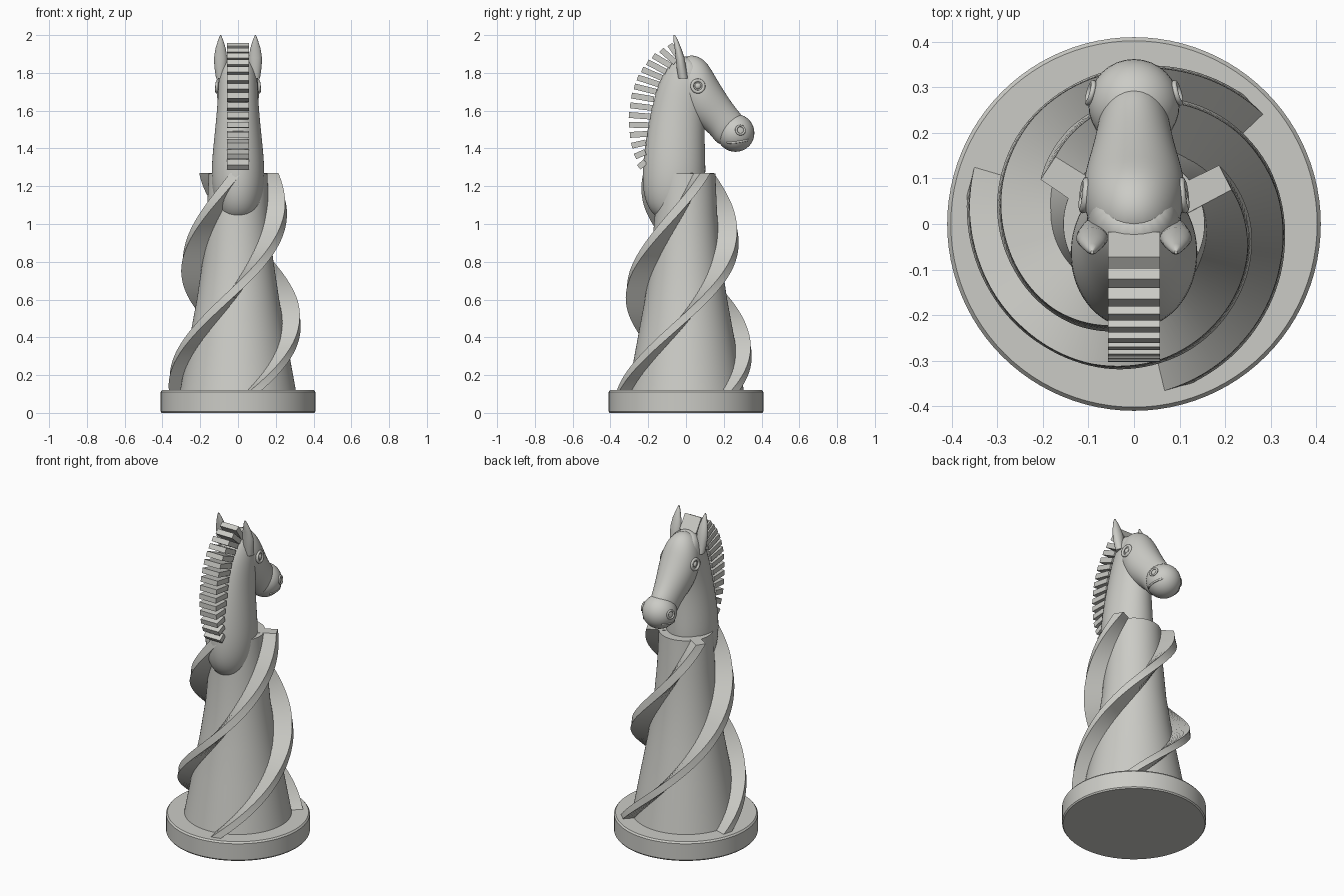
import bpy, bmesh, math
from mathutils import Vector

if "Cube" in bpy.data.objects:
    bpy.data.objects.remove(bpy.data.objects["Cube"])

stone = bpy.data.materials.new("warm_grey_stone")
stone.diffuse_color = (0.6, 0.6, 0.565, 1)
stone.use_nodes = True
stone.node_tree.nodes["Principled BSDF"].inputs["Base Color"].default_value = stone.diffuse_color


def finish(bm, name, angle=35, subsurf=0):
    bmesh.ops.recalc_face_normals(bm, faces=bm.faces)
    me = bpy.data.meshes.new(name)
    bm.to_mesh(me)
    bm.free()
    ob = bpy.data.objects.new(name, me)
    bpy.context.collection.objects.link(ob)
    me.materials.append(stone)
    if subsurf:
        ob.modifiers.new("smooth", 'SUBSURF').levels = subsurf
        ob.modifiers["smooth"].render_levels = subsurf
    bpy.ops.object.select_all(action='DESELECT')
    bpy.context.view_layer.objects.active = ob
    ob.select_set(True)
    if subsurf:
        bpy.ops.object.shade_smooth()
    else:
        bpy.ops.object.shade_smooth_by_angle(angle=math.radians(angle))
    return ob


def skin(rings, name, closed=False, **kw):
    """Join rings of points into a tube, capped unless closed."""
    bm = bmesh.new()
    vs = [[bm.verts.new(p) for p in r] for r in rings]
    n = len(vs[0])
    pairs = list(zip(vs, vs[1:])) + ([(vs[-1], vs[0])] if closed else [])
    for a, b in pairs:
        for i in range(n):
            j = (i + 1) % n
            bm.faces.new((a[i], a[j], b[j], b[i]))
    if not closed:
        bm.faces.new(vs[0])
        bm.faces.new(vs[-1])
    return finish(bm, name, **kw)


def loft(sections, name, cx=0, n=24, **kw):
    """Elliptic sections: two profile points (y, z) and a half width in x."""
    rings = []
    for y0, z0, y1, z1, w in sections:
        ring = []
        for i in range(n):
            a = 2 * math.pi * i / n
            t = (1 - math.cos(a)) / 2
            ring.append((cx + w * math.sin(a), y0 + (y1 - y0) * t, z0 + (z1 - z0) * t))
        rings.append(ring)
    return skin(rings, name, **kw)


def lathe(profile, name, n=96):
    return skin([[(r * math.cos(2 * math.pi * i / n), r * math.sin(2 * math.pi * i / n), z)
                  for i in range(n)] for r, z in profile], name)


def ball(name, c, r):
    bm = bmesh.new()
    bmesh.ops.create_uvsphere(bm, u_segments=32, v_segments=20, radius=r)
    bmesh.ops.translate(bm, verts=bm.verts, vec=c)
    return finish(bm, name, angle=60)


def ring(name, c, r, minor, normal):
    q = Vector((0, 0, 1)).rotation_difference(Vector(normal))
    rings = []
    for i in range(24):
        a = 2 * math.pi * i / 24
        rings.append([Vector(c) + q @ Vector(((r + minor * math.cos(b)) * math.cos(a),
                      (r + minor * math.cos(b)) * math.sin(a), minor * math.sin(b)))
                      for b in (math.tau * k / 8 for k in range(8))])
    return skin(rings, name, closed=True, angle=80)


def lerp(table, z):
    for (z0, r0), (z1, r1) in zip(table, table[1:]):
        if z <= z1:
            return r0 + (r1 - r0) * (z - z0) / (z1 - z0)
    return table[-1][1]


# Base and tapering column
lathe([(0.404, 0), (0.41, 0.008), (0.41, 0.11), (0.402, 0.12)], "base")
lathe([(0.308, 0.11), (0.255, 0.4), (0.218, 0.6), (0.185, 0.82),
       (0.165, 1.05), (0.155, 1.268)], "column")

# Three spiral ribs
outer = [(0.11, .372), (0.3, .348), (0.45, .332), (0.6, .32), (0.75, .302),
         (0.9, .28), (1.1, .254), (1.2, .237), (1.27, .225)]
for k in range(3):
    rings = []
    for i in range(73):
        z = 0.11 + 1.16 * i / 72
        a = math.radians(27 + 120 * k - 193 * (1.27 - z))
        u, v = Vector((math.cos(a), math.sin(a), 0)), Vector((-math.sin(a), math.cos(a), 0))
        r = lerp(outer, z)
        rings.append([u * rr + v * s + Vector((0, 0, z))
                      for rr, s in ((.11, -.032), (r, -.03), (r, .03), (.11, .032))])
    skin(rings, f"spiral_rib_{k + 1}")

# Neck, head and muzzle
loft([(-.12, 1.01, 0, 1.04, .07), (-.19, 1.06, .06, 1.09, .11), (-.228, 1.15, .10, 1.18, .137),
      (-.234, 1.28, .106, 1.28, .144), (-.215, 1.45, .10, 1.43, .129), (-.182, 1.62, .10, 1.55, .113),
      (-.138, 1.78, .11, 1.64, .106), (-.06, 1.88, .11, 1.74, .10), (0, 1.9, .1, 1.82, .07)],
     "neck", subsurf=2)
loft([(-.04, 1.87, -.06, 1.75, .06), (.03, 1.905, -.03, 1.62, .102), (.105, 1.87, .02, 1.555, .115),
      (.15, 1.79, .06, 1.525, .11), (.192, 1.72, .105, 1.495, .097), (.237, 1.65, .14, 1.46, .085),
      (.275, 1.60, .165, 1.42, .08), (.32, 1.55, .24, 1.41, .06)], "head", subsurf=2)
NY, NZ, NR = .262, 1.482, .1
ball("muzzle", (0, NY, NZ), NR)


def on_muzzle(s, y, z):
    return Vector((s * math.sqrt(max(0, NR ** 2 - (y - NY) ** 2 - (z - NZ) ** 2)), y, z))


for s, side in ((-1, "left"), (1, "right")):
    # Ears
    loft([(-.04, 1.77, .01, 1.77, .024), (-.05, 1.83, 0, 1.83, .033), (-.055, 1.88, -.008, 1.88, .035),
          (-.06, 1.93, -.025, 1.93, .027), (-.067, 1.975, -.043, 1.975, .013),
          (-.066, 2.0, -.058, 2.0, .003)], side + "_ear", cx=s * .092, angle=60)
    # Eyes
    ring(side + "_eyelid", (s * .108, .063, 1.73), .031, .009, (s, .12, .1))
    ball(side + "_eyeball", (s * .098, .063, 1.73), .02)
    # Nostrils
    p = on_muzzle(s, .288, 1.497)
    ring(side + "_nostril", p, .023, .006, p - Vector((0, NY, NZ)))
    # Lip line following the muzzle
    path = [on_muzzle(s, .215 + .115 * t, 1.43 + .015 * t * t) for t in (i / 10 for i in range(11))]
    skin([[q + Vector((s * .004 * math.cos(b), 0, .006 * math.sin(b)))
           for b in (math.tau * k / 8 for k in range(8))] for q in path], side + "_lip", angle=80)

# Comb-like mane: inner and outer edge curves sampled evenly
inner = [(-.215, 1.33), (-.215, 1.42), (-.2, 1.5), (-.185, 1.58), (-.17, 1.66),
         (-.148, 1.73), (-.118, 1.79), (-.075, 1.845), (-.03, 1.87)]
edge = [(-.25, 1.30), (-.285, 1.40), (-.302, 1.50), (-.302, 1.59), (-.288, 1.68),
        (-.262, 1.765), (-.22, 1.84), (-.165, 1.90), (-.085, 1.95)]


def sample(pts, t):
    f = t * (len(pts) - 1)
    i = min(int(f), len(pts) - 2)
    return Vector(pts[i]).lerp(Vector(pts[i + 1]), f - i)


N = 15
for k in range(N):
    a, b = sample(inner, k / (N - 1)), sample(edge, k / (N - 1))
    d = (b - a).normalized()
    side = Vector((-d.y, d.x)) * .0155
    quad = [a - side, b - side, b + side, a + side]
    skin([[(x, p.x, p.y) for p in quad] for x in (-.057, .057)], f"mane_tuft_{k + 1}")
